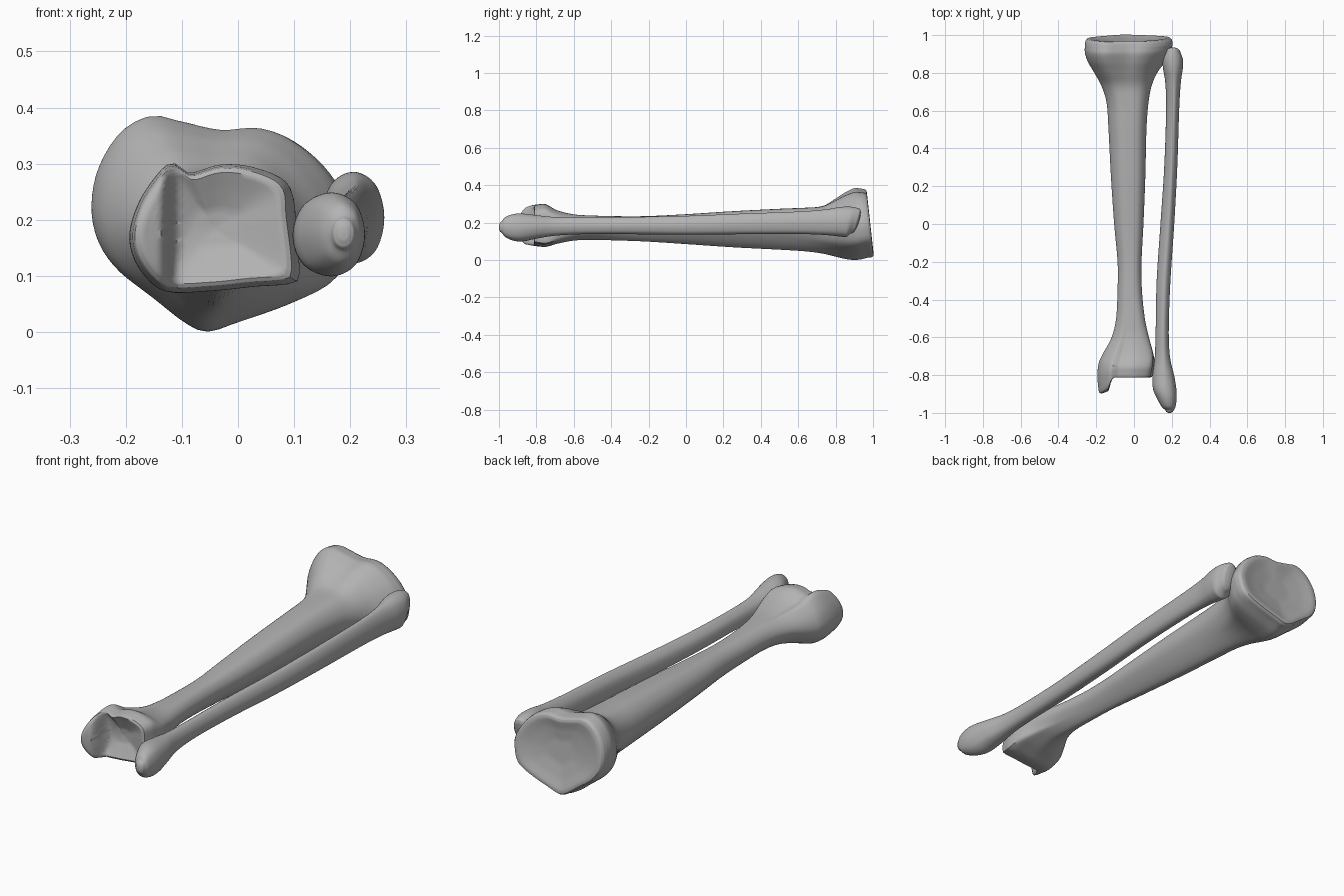
import bpy, bmesh, math
from mathutils import Vector

cube = bpy.data.objects.get("Cube")
if cube:
    bpy.data.objects.remove(cube)

bone = bpy.data.materials.new("bone grey")
bone.use_nodes = True
GREY = (0.45, 0.45, 0.45, 1)
bone.diffuse_color = GREY
bone.node_tree.nodes["Principled BSDF"].inputs["Base Color"].default_value = GREY

SIDES = 72


def smooth(t):
    t = max(0.0, min(1.0, t))
    return t * t * (3 - 2 * t)


def spline(a, b, c, d, t):
    """Catmull-Rom step between b and c."""
    return b + 0.5 * t * (c - a + t * (2 * a - 5 * b + 4 * c - d + t * (3 * (b - c) + d - a)))


def outline(points):
    """Closed curve fitted to a unit box and resampled at even angles."""
    pts = [Vector(p) for p in points]
    n = len(pts)
    dense = [spline(pts[i - 1], pts[i], pts[(i + 1) % n], pts[(i + 2) % n], k / 20)
             for i in range(n) for k in range(20)]
    lo = Vector((min(p.x for p in dense), min(p.y for p in dense)))
    hi = Vector((max(p.x for p in dense), max(p.y for p in dense)))
    mid, half = (lo + hi) / 2, (hi - lo) / 2
    polar = []
    for p in dense:
        q = Vector(((p.x - mid.x) / half.x, (p.y - mid.y) / half.y))
        polar.append((math.atan2(q.y, q.x) % math.tau, q.length))
    polar.sort()
    polar = [(polar[-1][0] - math.tau, polar[-1][1])] + polar + [(polar[0][0] + math.tau, polar[0][1])]
    ring = []
    for i in range(SIDES):
        a = math.tau * i / SIDES
        for (a0, r0), (a1, r1) in zip(polar, polar[1:]):
            if a0 <= a <= a1:
                r = r0 + (r1 - r0) * (a - a0) / max(a1 - a0, 1e-6)
                ring.append(Vector((r * math.cos(a), r * math.sin(a))))
                break
    return ring


def cap_rings(ring, profile):
    """Shrinking rings that close an end; profile holds (scale, y offset)."""
    mid = sum(ring, Vector()) / len(ring)
    rings, last = [], (1, 0)
    for step in profile:
        for k in (0.25, 0.5, 0.75, 1):
            s, dy = (last[j] + (step[j] - last[j]) * k for j in (0, 1))
            rings.append([mid + (p - mid) * s + Vector((0, dy, 0)) for p in ring])
        last = step
    return rings


def loft(name, sections, shapes, start_cap, end_cap, warp):
    """Skin sections of (y, x min, x max, z min, z max, shape number)."""
    secs = [Vector(s) for s in sections]
    secs = [2 * secs[0] - secs[1]] + secs + [2 * secs[-1] - secs[-2]]
    samples = [spline(*secs[i:i + 4], k / 6) for i in range(len(secs) - 3) for k in range(6)]
    samples.append(secs[-2])
    rings = []
    for y, x0, x1, z0, z1, shape in samples:
        shape = max(0, min(len(shapes) - 1.001, shape))
        i = int(shape)
        ring = []
        for p, q in zip(shapes[i], shapes[i + 1]):
            u = p.lerp(q, shape - i)
            ring.append(Vector(((x0 + x1) / 2 + u.x * (x1 - x0) / 2, y,
                                (z0 + z1) / 2 + u.y * (z1 - z0) / 2)))
        rings.append(ring)
    rings = cap_rings(rings[0], start_cap)[::-1] + rings + cap_rings(rings[-1], end_cap)
    bm = bmesh.new()
    loops = [[bm.verts.new(warp(p)) for p in ring] for ring in rings]
    for a, b in zip(loops, loops[1:]):
        for i in range(SIDES):
            j = (i + 1) % SIDES
            bm.faces.new((a[i], a[j], b[j], b[i]))
    bm.faces.new(loops[0])
    bm.faces.new(loops[-1])
    bmesh.ops.recalc_face_normals(bm, faces=bm.faces)
    mesh = bpy.data.meshes.new(name)
    bm.to_mesh(mesh)
    bm.free()
    mesh.materials.append(bone)
    obj = bpy.data.objects.new(name, mesh)
    bpy.context.collection.objects.link(obj)
    bpy.ops.object.select_all(action='DESELECT')
    obj.select_set(True)
    bpy.context.view_layer.objects.active = obj
    bpy.ops.object.shade_smooth_by_angle(angle=math.radians(50))


# Cross-section outlines
plateau = outline([(-.262, .22), (-.25, .29), (-.21, .355), (-.155, .385), (-.1, .375), (-.03, .36),
                   (.04, .363), (.1, .34), (.16, .285), (.2, .21), (.2, .15), (.175, .09), (.1, .05),
                   (0, .015), (-.05, 0), (-.09, .015), (-.15, .06), (-.215, .11), (-.25, .16)])
shaft = outline([(-.1, -1), (-.6, -.65), (-1, 0), (-.9, .55), (-.5, .92), (0, 1), (.6, .9),
                 (.95, .45), (.9, -.1), (.4, -.75)])
ankle = outline([(-.193, .16), (-.185, .21), (-.16, .26), (-.12, .303), (-.085, .285), (-.03, .3),
                 (.03, .295), (.09, .265), (.1, .2), (.11, .11), (.1, .085), (.03, .078),
                 (-.05, .07), (-.13, .07), (-.175, .11)])
slim = outline([(-1, -.3), (-.75, .5), (.1, 1), (.7, .7), (1, 0), (.7, -.75), (0, -1), (-.7, -.8)])
oval = outline([(-1, 0), (-.72, .72), (0, 1), (.72, .72), (1, 0), (.72, -.72), (0, -1), (-.72, -.72)])


# Large bone: sloping knee plateau and a prong beside the ankle face
def shape_large(p):
    q = p.copy()
    q.y += 0.11 * (0.17 - p.z) * smooth((p.y - 0.86) / 0.12)
    prong = smooth((-0.108 - p.x) / 0.03) * max(0, 1 - ((p.z - 0.18) / 0.16) ** 2)
    q.y -= 0.085 * prong * smooth((-0.72 - p.y) / 0.08)
    return q


loft("large_shin_bone", [
    (-.795, -.188, .1, .075, .298, 2),
    (-.75, -.193, .11, .07, .3, 2),
    (-.69, -.168, .11, .085, .268, 1.8),
    (-.6, -.12, .082, .103, .245, 1.4),
    (-.5, -.095, .058, .107, .238, 1.1),
    (-.35, -.087, .042, .104, .234, 1),
    (-.2, -.087, .04, .098, .235, 1),
    (0, -.105, .05, .085, .245, 1),
    (.25, -.122, .06, .068, .261, 1),
    (.5, -.135, .066, .055, .274, 1),
    (.64, -.145, .077, .046, .281, .9),
    (.73, -.172, .095, .034, .293, .65),
    (.8, -.21, .125, .018, .332, .3),
    (.86, -.245, .167, .004, .368, .08),
    (.91, -.26, .195, .001, .385, 0),
    (.955, -.26, .205, .012, .383, 0),
], [plateau, shaft, ankle],
    [(.97, -.014), (.9, -.018), (.65, -.005), (.3, .012), (.03, .016)],
    [(.985, .02), (.95, .031), (.88, .033), (.65, .022), (.3, .012), (.03, .012)], shape_large)


# Slender bone: slanted head at the knee end
def shape_slender(p):
    q = p.copy()
    q.y += 0.3 * (p.z - 0.22) * smooth((p.y - 0.84) / 0.07)
    return q


loft("slender_shin_bone", [
    (-.985, .165, .211, .145, .207, 1),
    (-.965, .145, .22, .122, .23, 1),
    (-.92, .12, .226, .103, .246, 1),
    (-.87, .1, .224, .1, .248, .9),
    (-.8, .098, .212, .114, .24, .6),
    (-.7, .11, .19, .13, .23, .2),
    (-.55, .115, .184, .138, .228, 0),
    (-.3, .12, .193, .138, .23, 0),
    (0, .14, .213, .135, .236, 0),
    (.3, .16, .229, .138, .248, 0),
    (.6, .17, .239, .139, .259, 0),
    (.74, .166, .247, .134, .27, .3),
    (.82, .154, .258, .126, .283, .8),
    (.87, .15, .26, .123, .285, 1),
    (.905, .163, .248, .142, .277, 1),
], [slim, oval],
    [(.8, -.009), (.4, -.014), (.03, -.015)],
    [(.9, .012), (.7, .019), (.35, .023), (.03, .024)], shape_slender)
